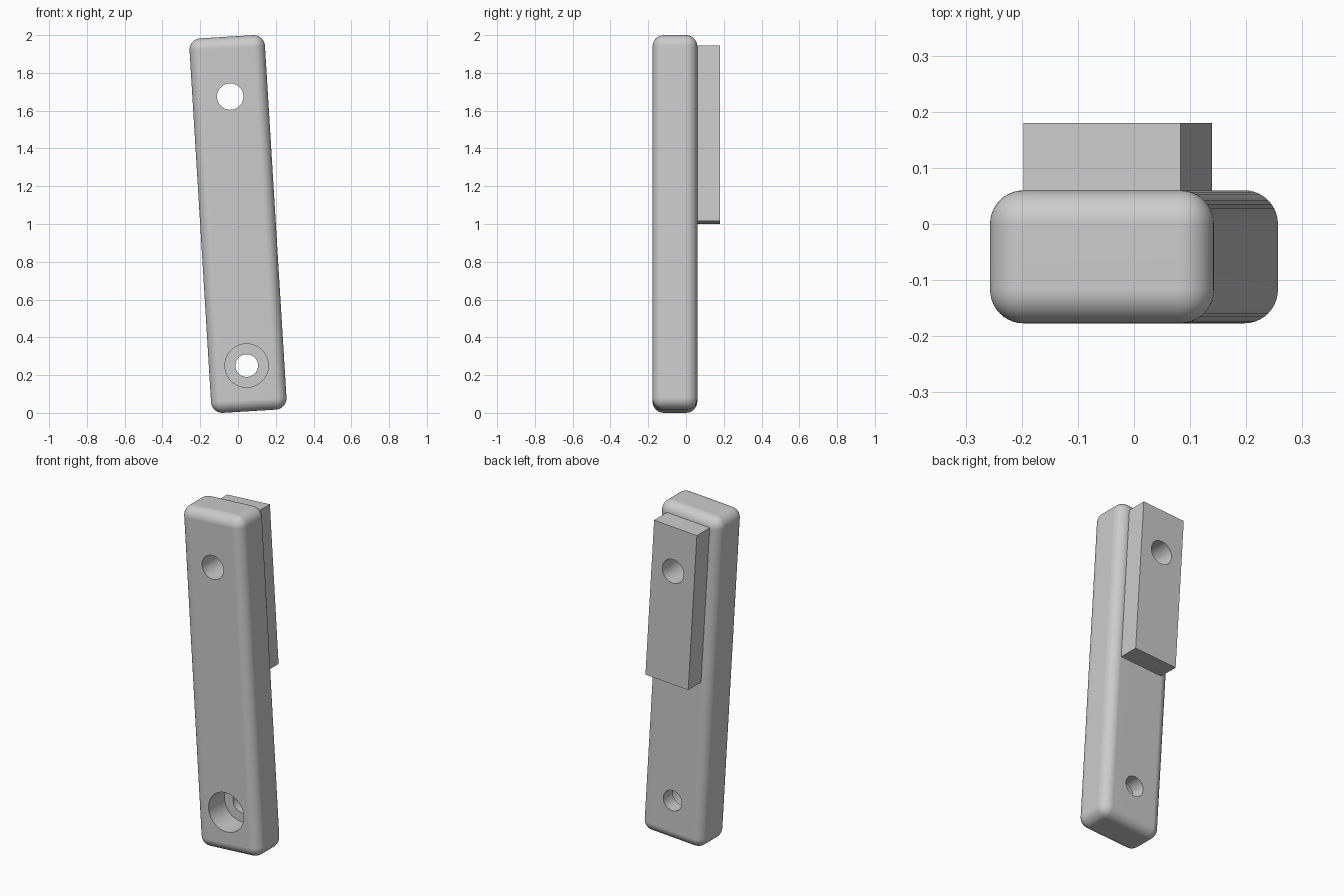
import bpy, math
from mathutils import Matrix

cube = bpy.data.objects.get("Cube")
if cube:
    bpy.data.objects.remove(cube, do_unlink=True)

# Single grey material
grey = bpy.data.materials.new("grey")
grey.use_nodes = True
colour = (0.6, 0.6, 0.6, 1)
grey.diffuse_color = colour
grey.node_tree.nodes["Principled BSDF"].inputs["Base Color"].default_value = colour

# The bar leans slightly toward -x; parts are laid out upright, then tilted
TILT = Matrix.Translation((0, 0, 1)) @ Matrix.Rotation(math.radians(-3.5), 4, 'Y')
FRONT, SEAM, BACK = -0.177, 0.06, 0.18
PIN_Z, SCREW_Z = 0.676, -0.751


def activate(obj):
    bpy.ops.object.select_all(action='DESELECT')
    obj.select_set(True)
    bpy.context.view_layer.objects.active = obj


def box(name, width, length, y0, y1, z):
    bpy.ops.mesh.primitive_cube_add(size=1)
    obj = bpy.context.object
    obj.name = obj.data.name = name
    obj.data.transform(Matrix.Translation((0, (y0 + y1) / 2, z))
                       @ Matrix.Diagonal((width, y1 - y0, length, 1)))
    obj.data.materials.append(grey)
    return obj


def bore(target, radius, y0, y1, z):
    """Cut a round hole along y through the target."""
    bpy.ops.mesh.primitive_cylinder_add(vertices=64, radius=radius, depth=y1 - y0)
    cutter = bpy.context.object
    cutter.data.transform(Matrix.Translation((0, (y0 + y1) / 2, z))
                          @ Matrix.Rotation(math.pi / 2, 4, 'X'))
    cutter.data.materials.append(grey)
    cutter.hide_render = True
    activate(target)
    cut = target.modifiers.new("bore", 'BOOLEAN')
    cut.operation, cut.solver, cut.object = 'DIFFERENCE', 'EXACT', cutter
    bpy.ops.object.modifier_apply(modifier=cut.name)
    bpy.data.objects.remove(cutter, do_unlink=True)


def finish(obj):
    obj.data.transform(TILT)
    activate(obj)
    bpy.ops.object.shade_smooth_by_angle(angle=math.radians(30))
    normals = obj.modifiers.new("flat_face_normals", 'WEIGHTED_NORMAL')
    normals.keep_sharp = True


# Rounded bar
bar = box("bar", 0.4, 1.986, FRONT, SEAM, 0)
activate(bar)
bevel = bar.modifiers.new("rounding", 'BEVEL')
bevel.width, bevel.segments = 0.06, 10
bpy.ops.object.modifier_apply(modifier=bevel.name)

# Pin hole, screw hole and its counterbore
bore(bar, 0.07, -0.5, 0.5, PIN_Z)
bore(bar, 0.06, -0.5, 0.5, SCREW_Z)
bore(bar, 0.115, -0.5, FRONT + 0.15, SCREW_Z)
finish(bar)

# Square-edged backing block sharing the pin hole
block = box("backing_block", 0.28, 0.93, SEAM, BACK, 0.473)
bore(block, 0.07, -0.5, 0.5, PIN_Z)
finish(block)
